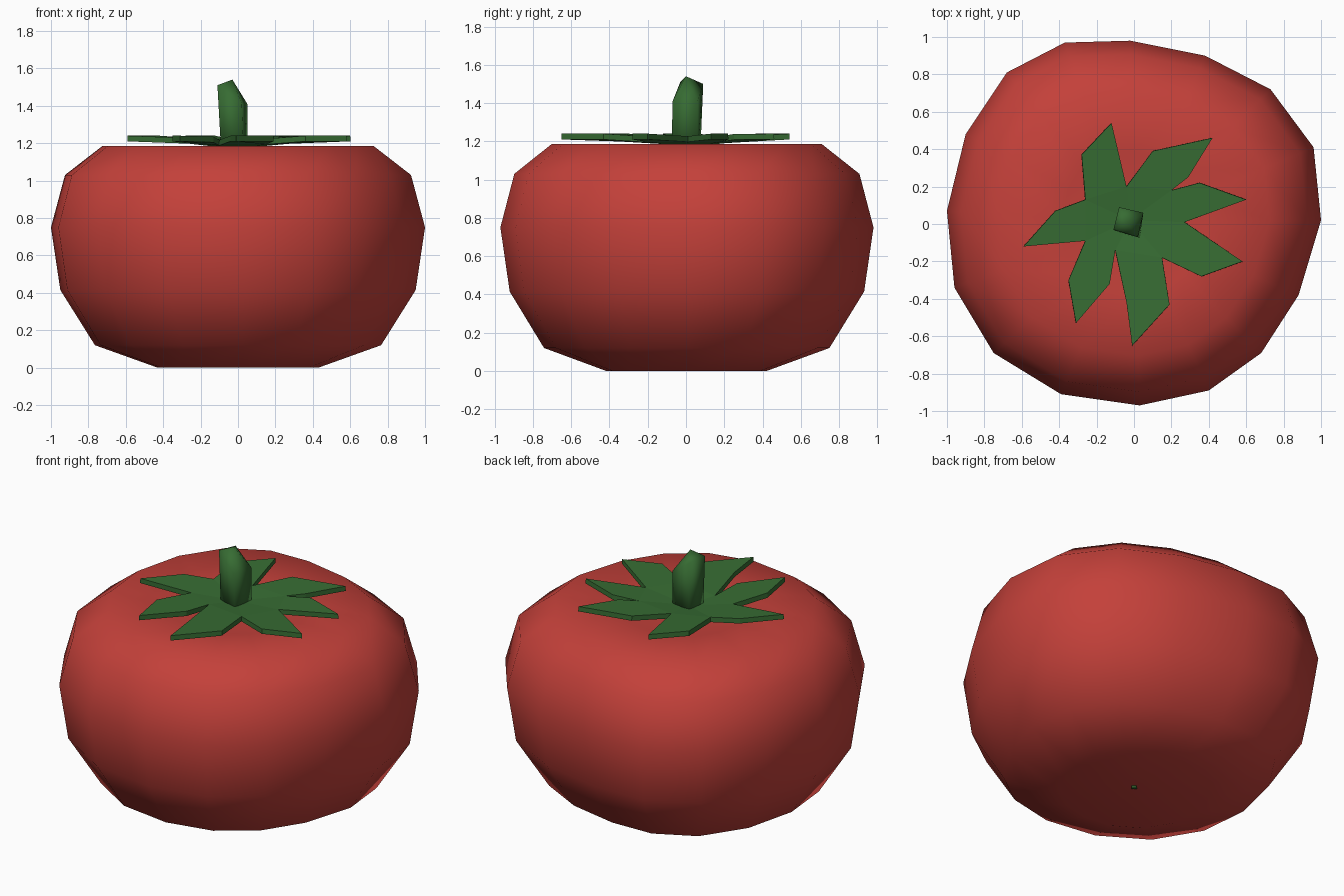
import bpy

if "Cube" in bpy.data.objects:
    bpy.data.objects.remove(bpy.data.objects["Cube"])


def material(name, color):
    m = bpy.data.materials.new(name)
    m.diffuse_color = (*color, 1.0)
    m.use_nodes = True
    m.node_tree.nodes["Principled BSDF"].inputs["Base Color"].default_value = m.diffuse_color
    return m


def build(name, verts, faces, mat, smooth=True):
    me = bpy.data.meshes.new(name)
    me.from_pydata(verts, [], faces)
    me.materials.append(mat)
    ob = bpy.data.objects.new(name, me)
    bpy.context.collection.objects.link(ob)
    for p in me.polygons:
        p.use_smooth = smooth
    return ob


def loft(name, rings, bottom, top, mat):
    """Stack rings of equal vertex count, closed by a point at each end."""
    n = len(rings[0])
    verts = [v for ring in rings for v in ring] + [bottom, top]
    lo, hi = len(verts) - 2, len(verts) - 1
    faces = []
    for i in range(n):
        j = (i + 1) % n
        for k in range(len(rings) - 1):
            faces.append((k * n + i, k * n + j, (k + 1) * n + j, (k + 1) * n + i))
        last = (len(rings) - 1) * n
        faces += [(lo, j, i), (hi, last + i, last + j)]
    return build(name, verts, faces, mat)


red = material("tomato red", (0.55, 0.052, 0.042))
green = material("leaf green", (0.038, 0.15, 0.033))

# Fruit: slightly uneven 16-sided outline scaled along a squat profile
outline = [(1, .02), (.96, .41), (.73, .72), (.38, .9), (-.02, .98), (-.37, .97),
           (-.68, .81), (-.9, .48), (-1, .07), (-.96, -.34), (-.75, -.69),
           (-.39, -.91), (.03, -.97), (.4, -.89), (.68, -.69), (.88, -.38)]
profile = [(.43, 0), (.765, .12), (.95, .415), (1, .75), (.925, 1.03), (.725, 1.185), (.39, 1.18)]
rings = [[(x * r, y * r, z) for x, y in outline] for r, z in profile]
loft("fruit", rings, (0, 0, .02), (0, 0, 1.13), red)

# Small scar under the fruit
scar = [[(.02 * x, .02 * y, z) for x, y in outline[::4]] for z in (.012, .04)]
loft("bottom_scar", scar, (0, 0, .01), (0, 0, .05), green)

# Stem: four-sided, leaning, with a slanted top
base = [(.05, .06), (-.075, .075), (-.09, -.04), (.03, -.075)]
tip = [(.05, .06, 1.41), (-.08, .09, 1.50), (-.11, -.03, 1.51), (.02, -.07, 1.41)]
loft("stem", [[(x, y, 1.15) for x, y in base], tip], (-.02, 0, 1.14), (-.03, 0, 1.54), green)

# Leaf crown: seven pointed leaves joined at the notches around a centre
notches = [(.27, .01), (.20, .18), (-.04, .20), (-.26, .13), (-.26, -.09), (-.10, -.14), (.15, -.18)]
leaves = [[(.60, .13), (.35, .22)],
          [(.29, .25), (.42, .46), (.10, .39)],
          [(-.12, .54), (-.28, .37)],
          [(-.42, .07), (-.59, -.12)],
          [(-.35, -.30), (-.31, -.53), (-.13, -.32)],
          [(-.04, -.42), (-.01, -.65), (.19, -.43)],
          [(.36, -.28), (.58, -.20)]]


def leaf_z(x, y):
    return min(1.24, 1.20 + .1 * (x * x + y * y) ** .5)


verts = [(-.02, .02, 1.20)] + [(x, y, leaf_z(x, y)) for x, y in notches]
faces = []
for i, pts in enumerate(leaves):
    a, b = i + 1, (i + 1) % 7 + 1
    start = len(verts)
    verts += [(x, y, leaf_z(x, y)) for x, y in pts]
    faces += [(0, a, b), (a, *range(start, len(verts)), b)]
crown = build("leaf_crown", verts, faces, green, smooth=False)
solid = crown.modifiers.new("thickness", 'SOLIDIFY')
solid.thickness = .03
solid.offset = -1
